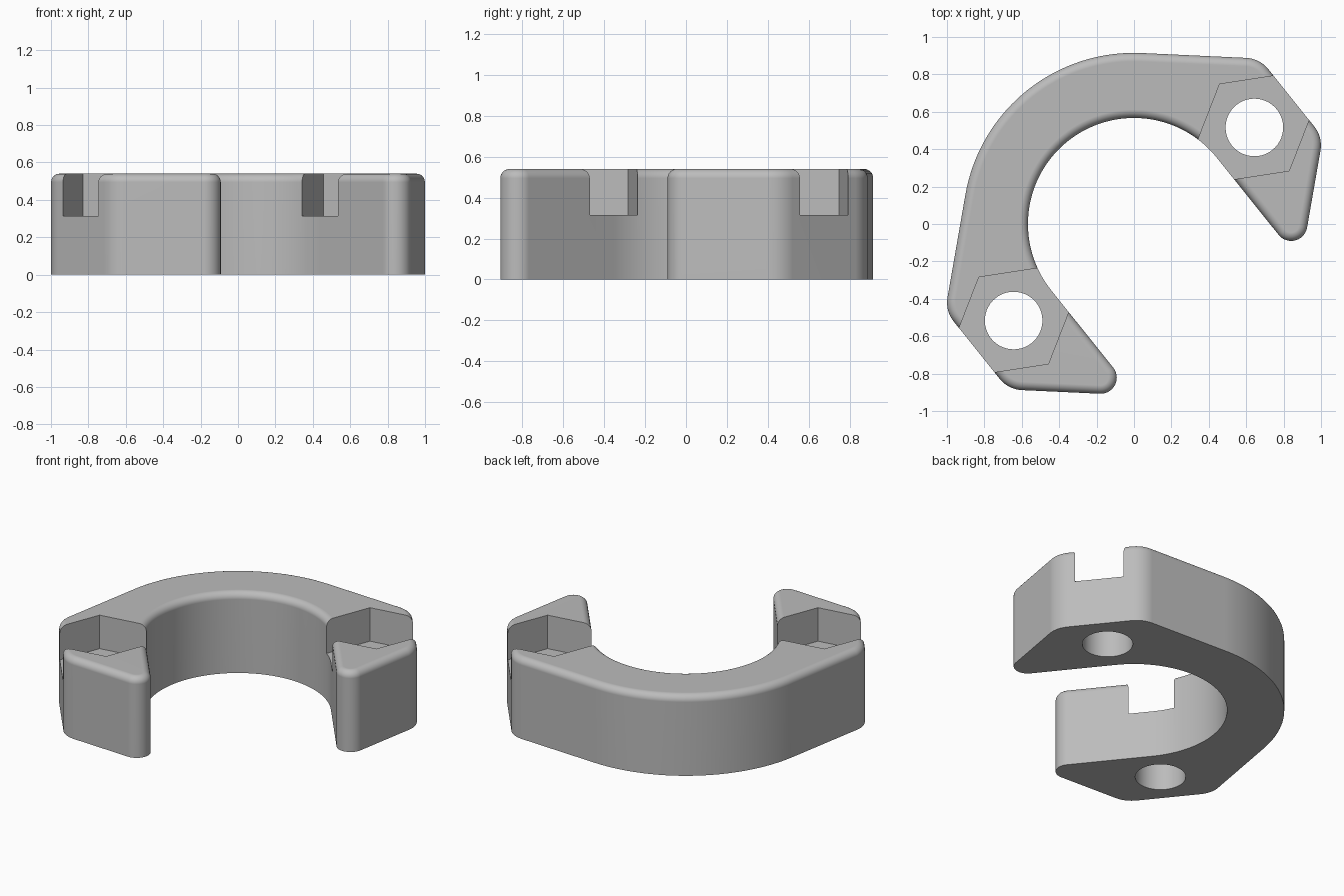
import bpy, bmesh
from math import sin, cos, tan, pi, radians
from mathutils import Vector, Matrix

if "Cube" in bpy.data.objects:
    bpy.data.objects.remove(bpy.data.objects["Cube"], do_unlink=True)

HEIGHT, POCKET_Z = 0.54, 0.315
R_IN, R_OUT, END = 0.567, 0.915, 1.078       # bore, outer arc, flat end
BOLT, R_BOLT, R_NUT = 0.825, 0.154, 0.297    # bolt position and sizes
SLOPE = radians(48.6)                        # where flanks leave the outer arc
TURN = Matrix.Rotation(radians(38.73), 4, "Z")

grey = bpy.data.materials.new("plain grey")
grey.use_nodes = True
colour = (0.5, 0.5, 0.5, 1)
grey.diffuse_color = colour
grey.node_tree.nodes["Principled BSDF"].inputs["Base Color"].default_value = colour


def arc(cx, cy, r, a0, a1, n):
    return [Vector((cx + r * cos(a0 + (a1 - a0) * i / n),
                    cy + r * sin(a0 + (a1 - a0) * i / n))) for i in range(n + 1)]


def prism(name, outline, z0, z1, rounding=0):
    """Extrude an outline, rounding its top rim if asked."""
    bm = bmesh.new()
    base = bm.faces.new([bm.verts.new((p.x, p.y, z0)) for p in outline])
    new = bmesh.ops.extrude_face_region(bm, geom=[base], use_keep_orig=True)["geom"]
    top = [v for v in new if isinstance(v, bmesh.types.BMVert)]
    bmesh.ops.translate(bm, verts=top, vec=(0, 0, z1 - z0))
    bmesh.ops.recalc_face_normals(bm, faces=bm.faces)
    if rounding:
        rim = [e for e in bm.edges if all(v.co.z > z1 - 0.001 for v in e.verts)]
        bmesh.ops.bevel(bm, geom=rim, offset=rounding, segments=6,
                        profile=0.5, affect="EDGES")
    bmesh.ops.transform(bm, matrix=TURN, verts=bm.verts)
    mesh = bpy.data.meshes.new(name)
    bm.to_mesh(mesh)
    bm.free()
    mesh.materials.append(grey)
    obj = bpy.data.objects.new(name, mesh)
    bpy.context.collection.objects.link(obj)
    return obj


# Clamp outline: jaw tip, two shoulder corners, then the outer arc
flank = lambda u: (R_OUT - u * cos(SLOPE)) / sin(SLOPE)
r_tip, r_corner = 0.086, 0.16
tip_y = -flank(R_IN) + r_tip / tan(SLOPE / 2)
corner_y = flank(END) - r_corner * tan(SLOPE / 2)
right = arc(R_IN + r_tip, tip_y, r_tip, -pi, -SLOPE, 14)
right += arc(END - r_corner, -corner_y, r_corner, -SLOPE, 0, 8)
right += arc(END - r_corner, corner_y, r_corner, 0, SLOPE, 8)
outer = arc(0, 0, R_OUT, SLOPE, pi - SLOPE, 36)
left = [Vector((-p.x, p.y)) for p in reversed(right)]
bore = arc(0, 0, R_IN, pi, 0, 64)
clamp = prism("clamp_body", right + outer + left + bore, 0, HEIGHT, 0.045)

# Nut pockets (open through both walls) and bolt holes
cutters = []
for side in (-1, 1):
    c = Vector((side * BOLT, 0))
    w = 0.32
    h = R_NUT - w * tan(pi / 6)
    nut = [c + Vector(p) for p in
           ((0, -R_NUT), (w, -h), (w, h), (0, R_NUT), (-w, h), (-w, -h))]
    cutters.append(prism("nut_pocket_cutter", nut, POCKET_Z, 1))
    hole = arc(c.x, 0, R_BOLT, 0, 2 * pi, 48)[:-1]
    cutters.append(prism("bolt_hole_cutter", hole, -0.2, 0.8))

bpy.context.view_layer.objects.active = clamp
for cutter in cutters:
    cutter.hide_render = True
    mod = clamp.modifiers.new("cut", "BOOLEAN")
    mod.operation, mod.solver, mod.object = "DIFFERENCE", "EXACT", cutter
    bpy.ops.object.modifier_apply(modifier=mod.name)
    bpy.data.objects.remove(cutter, do_unlink=True)

# Smooth curves with flat planes and crisp edges
bpy.ops.object.select_all(action="DESELECT")
clamp.select_set(True)
bpy.ops.object.shade_smooth_by_angle(angle=radians(30))
weighted = clamp.modifiers.new("even_normals", "WEIGHTED_NORMAL")
weighted.keep_sharp = True
